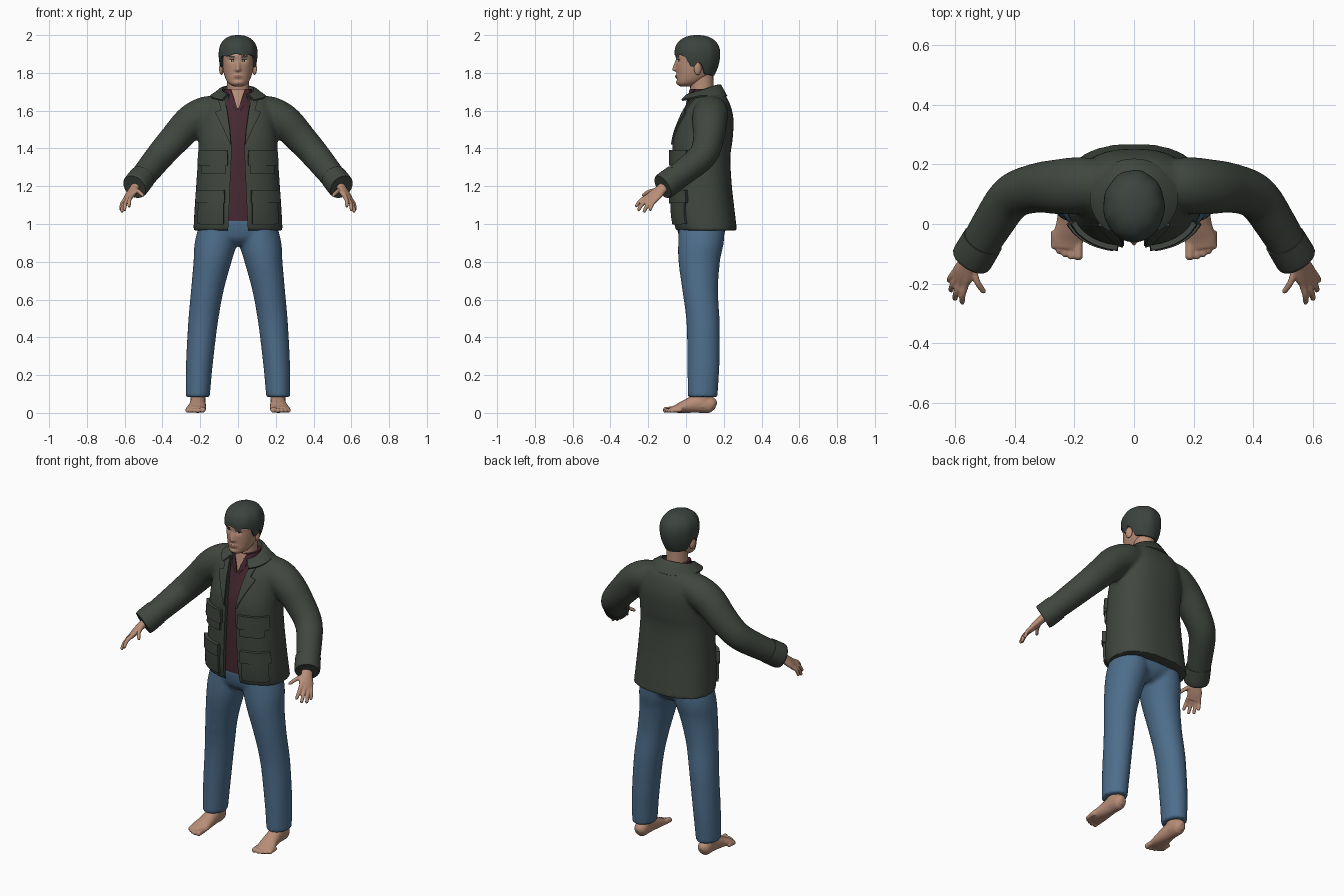
import bpy, bmesh, math
from mathutils import Vector, Matrix
from mathutils.bvhtree import BVHTree

if "Cube" in bpy.data.objects:
    bpy.data.objects.remove(bpy.data.objects["Cube"])


def material(name, rgb):
    m = bpy.data.materials.new(name)
    m.diffuse_color = (*rgb, 1)
    m.use_nodes = True
    m.node_tree.nodes["Principled BSDF"].inputs["Base Color"].default_value = m.diffuse_color
    return m


GREEN = material("jacket_green", (0.052, 0.062, 0.050))
HAIR = material("hair_dark", (0.045, 0.058, 0.050))
DENIM = material("denim_blue", (0.075, 0.155, 0.260))
WINE = material("shirt_wine", (0.065, 0.022, 0.032))
SKIN = material("skin", (0.48, 0.27, 0.185))
LIP = material("lip", (0.32, 0.14, 0.11))
WHITE = material("eye_white", (0.55, 0.52, 0.48))


def spline(rows, n):
    """Catmull-Rom through tuples."""
    out = []
    for i in range(len(rows) - 1):
        a, b, c, d = (rows[max(0, min(len(rows) - 1, i + k))] for k in (-1, 0, 1, 2))
        for s in range(n):
            t = s / n
            out.append([0.5 * (2 * q + (r - p) * t + (2 * p - 5 * q + 4 * r - w) * t * t
                               + (3 * q - p - 3 * r + w) * t ** 3)
                        for p, q, r, w in zip(a, b, c, d)])
    return out + [list(rows[-1])]


def loft(bm, rings, closed=True, cap=True, mirror=False):
    for sx in ((1, -1) if mirror else (1,)):
        vs = [[bm.verts.new((sx * p[0], p[1], p[2])) for p in r] for r in rings]
        n = len(rings[0])
        for a, b in zip(vs, vs[1:]):
            for i in range(n if closed else n - 1):
                j = (i + 1) % n
                bm.faces.new((a[i], a[j], b[j], b[i]))
        if closed and cap:
            bm.faces.new(vs[0])
            bm.faces.new(vs[-1])


def tube(bm, rows, seg=24, n=6, ref=None, power=2, mirror=False):
    """Rows are x, y, z, radius_u, radius_v; level rings unless ref is given."""
    rows = spline(rows, n)
    rings = []
    for i, (x, y, z, ru, rv) in enumerate(rows):
        u, v = Vector((1, 0, 0)), Vector((0, 1, 0))
        if ref:
            t = Vector(rows[min(i + 1, len(rows) - 1)][:3]) - Vector(rows[max(i - 1, 0)][:3])
            t.normalize()
            u = Vector(ref)
            u = (u - t * u.dot(t)).normalized()
            v = t.cross(u)
        ring = []
        for k in range(seg):
            a = 2 * math.pi * k / seg
            c, s = math.cos(a), math.sin(a)
            c = math.copysign(abs(c) ** (2 / power), c)
            s = math.copysign(abs(s) ** (2 / power), s)
            ring.append(Vector((x, y, z)) + u * ru * c + v * rv * s)
        rings.append(ring)
    loft(bm, rings, mirror=mirror)


def make(name, bm, mat, voxel=0, relax=0, solid=0, cutter=None, angle=45):
    bmesh.ops.recalc_face_normals(bm, faces=bm.faces)
    me = bpy.data.meshes.new(name)
    bm.to_mesh(me)
    bm.free()
    me.materials.append(mat)
    ob = bpy.data.objects.new(name, me)
    bpy.context.collection.objects.link(ob)
    if voxel:
        m = ob.modifiers.new("blend", 'REMESH')
        m.mode, m.voxel_size = 'VOXEL', voxel
    if relax:
        m = ob.modifiers.new("relax", 'SMOOTH')
        m.factor, m.iterations = 0.5, relax
    if solid:
        m = ob.modifiers.new("thickness", 'SOLIDIFY')
        m.thickness, m.offset = solid, 0
    if cutter:
        m = ob.modifiers.new("opening", 'BOOLEAN')
        m.operation, m.object, m.solver = 'DIFFERENCE', cutter, 'EXACT'
    bpy.ops.object.select_all(action='DESELECT')
    ob.select_set(True)
    bpy.context.view_layer.objects.active = ob
    bpy.ops.object.convert(target='MESH')
    bpy.ops.object.shade_smooth_by_angle(angle=math.radians(angle))
    return ob


def surface(ob):
    return BVHTree.FromPolygons([v.co for v in ob.data.vertices],
                                [list(p.vertices) for p in ob.data.polygons])


def patch(name, tree, rows, mat, thick, mirror=True, cols=8, sub=4):
    """Panel of rows (z, x0, x1) laid on the front of a surface."""
    bm = bmesh.new()
    fine = [[p + (q - p) * s / sub for p, q in zip(a, b)]
            for a, b in zip(rows, rows[1:]) for s in range(sub)] + [rows[-1]]
    for sx in ((1, -1) if mirror else (1,)):
        rings = []
        for z, x0, x1 in fine:
            ring = []
            for k in range(cols + 1):
                x = sx * (x0 + (x1 - x0) * k / cols)
                hit = tree.ray_cast(Vector((x, -1, z)), Vector((0, 1, 0)))[0]
                ring.append(hit or tree.find_nearest(Vector((x, -0.1, z)))[0])
            rings.append(ring)
        loft(bm, rings, closed=False)
    return make(name, bm, mat, solid=thick)


# Jacket body and sleeves, blended together
bm = bmesh.new()
body = [(0.965, .236, -.055, .270), (1.05, .232, -.072, .260), (1.2, .222, -.075, .243),
        (1.35, .212, -.075, .235), (1.45, .208, -.068, .247), (1.55, .200, -.035, .252),
        (1.62, .185, .000, .238), (1.67, .150, .035, .215), (1.705, .095, .055, .180)]
tube(bm, [(0, (f + b) / 2, z, r, (b - f) / 2) for z, r, f, b in body], seg=48, power=2.4)
tube(bm, [(.08, .13, 1.60, .08, .08), (.17, .13, 1.585, .095, .09), (.25, .125, 1.54, .093, .09),
          (.33, .12, 1.455, .083, .083), (.41, .09, 1.365, .076, .076),
          (.475, .0, 1.285, .070, .070), (.54, -.11, 1.205, .064, .064)],
     ref=(0, 1, .3), mirror=True)
cut = bmesh.new()
loft(cut, [[(-w, -.4, z), (w, -.4, z), (w, .05, z), (-w, .05, z)] for z, w in
           ((.9, .055), (1.02, .05), (1.2, .042), (1.4, .033), (1.5, .04), (1.6, .055),
            (1.68, .07), (1.8, .085))])
whole = make("jacket_form", bm, GREEN, voxel=.011, relax=5)
jacket_tree = surface(whole)
cutter = make("opening_cutter", cut, GREEN)
bm = bmesh.new()
bm.from_mesh(whole.data)
make("jacket", bm, GREEN, cutter=cutter)
for helper in (whole, cutter):
    bpy.data.objects.remove(helper)

# Sleeve cuffs
bm = bmesh.new()
tube(bm, [(.507, -.055, 1.246, .070, .070), (.54, -.11, 1.205, .071, .071),
          (.548, -.123, 1.196, .066, .066)], ref=(0, 1, .3), n=3, mirror=True)
make("cuffs", bm, GREEN)

# Folded collar
bm = bmesh.new()
rings = []
for k in range(41):
    a = math.radians(-145 + 290 * k / 40)
    c = math.cos(a)
    top = 1.68 + .055 * (.5 + .5 * c)
    drop = .03 + .03 * max(c, 0)
    rings.append([(math.sin(a) * r, .085 + c * q, top - d) for r, q, d in
                  ((.078, .080, .03), (.086, .087, 0), (.100, .098, .002), (.145, .130, drop))])
loft(bm, rings, closed=False)
make("collar", bm, GREEN, solid=.01, angle=60)

# Lapels, placket and pockets
patch("lapels", jacket_tree, [(1.42, .037, .040), (1.5, .043, .075), (1.57, .053, .110),
                              (1.59, .056, .118), (1.60, .057, .088), (1.66, .070, .105)], GREEN, .018)
patch("pocket_bags", jacket_tree, [(1.265, .065, .185), (1.38, .065, .19)], GREEN, .022)
patch("pocket_flaps", jacket_tree, [(1.31, .055, .195), (1.325, .052, .2), (1.39, .055, .195)], GREEN, .036)
patch("lower_pocket_bags", jacket_tree, [(1.0, .075, .205), (1.16, .075, .2)], GREEN, .028)
patch("lower_pocket_flaps", jacket_tree, [(1.11, .07, .208), (1.125, .068, .21), (1.18, .07, .205)], GREEN, .042)

# Shirt with open neck
bm = bmesh.new()
shirt = [(1.015, .17, -.052, .2), (1.2, .17, -.055, .19), (1.42, .16, -.05, .2), (1.55, .14, -.018, .2),
         (1.62, .11, .003, .19), (1.68, .082, .015, .165), (1.715, .072, .022, .155)]
tube(bm, [(0, (f + b) / 2, z, r, (b - f) / 2) for z, r, f, b in shirt], seg=40, power=2.2)
shirt_tree = surface(make("shirt", bm, WINE))
patch("chest_skin", shirt_tree, [(1.61, -.002, .002), (1.66, -.018, .018), (1.712, -.036, .036)],
      SKIN, .006, mirror=False)
patch("shirt_collar", shirt_tree, [(1.60, .004, .012), (1.64, .014, .04), (1.712, .036, .062)], WINE, .014)

# Jeans
bm = bmesh.new()
tube(bm, [(.213, .088, .083, .064, .079), (.205, .092, .25, .071, .085), (.185, .090, .48, .079, .088),
          (.162, .075, .65, .087, .095), (.135, .070, .8, .101, .110), (.118, .079, .9, .112, .121),
          (.105, .085, 1.0, .10, .122)], mirror=True)
tube(bm, [(0, .08, .885, .06, .07), (0, .08, .92, .16, .11), (0, .082, .97, .205, .128),
          (0, .082, 1.03, .195, .135)], power=2.3)
make("jeans", bm, DENIM, voxel=.011, relax=5)

# Bare feet with toes
bm = bmesh.new()
tube(bm, [(.212, .158, .034, .015, .018), (.212, .135, .042, .036, .042), (.212, .07, .05, .04, .05),
          (.215, .0, .035, .046, .036), (.222, -.05, .022, .053, .022), (.225, -.08, .016, .047, .015)],
     ref=(1, 0, 0), mirror=True)
tube(bm, [(.212, .09, .03, .038, .045), (.212, .09, .14, .042, .048)], n=3, mirror=True)
for x, y, r in ((.187, -.118, .0155), (.211, -.116, .012), (.232, -.108, .0115),
                (.251, -.097, .011), (.268, -.082, .011)):
    tube(bm, [(x, y + .06, r + .004, r, r), (x, y + .02, r + .002, r, r), (x, y + .005, r, r, r),
              (x, y - .003, r, r * .5, r * .5)], seg=10, n=3, ref=(1, 0, 0), mirror=True)
make("feet", bm, SKIN, voxel=.005, relax=2)

# Hands with fingers
bm = bmesh.new()
tube(bm, [(.525, -.085, 1.225, .031, .025), (.552, -.130, 1.185, .032, .022), (.572, -.165, 1.152, .042, .019),
          (.588, -.192, 1.125, .037, .013)], ref=(.035, .06, -.01), mirror=True)
fingers = (((.566, -.205, 1.145), (.577, -.268, 1.092)), ((.582, -.196, 1.134), (.602, -.255, 1.072)),
           ((.592, -.178, 1.128), (.616, -.225, 1.062)), ((.598, -.158, 1.130), (.622, -.192, 1.072)),
           ((.540, -.155, 1.180), (.502, -.232, 1.150)))
for base, tip in fingers:
    b, t = Vector(base), Vector(tip)
    back = b + (b - t) * .35
    bend = b.lerp(t, .5) + Vector((.004, -.003, .006))
    tube(bm, [(*back, .011, .011), (*b, .0125, .012), (*bend, .011, .0105), (*b.lerp(t, .93), .009, .009),
              (*t, .004, .004)], seg=10, n=4, ref=(.035, .06, -.01), mirror=True)
make("hands", bm, SKIN, voxel=.0045, relax=2)

# Head with sculpted face
bm = bmesh.new()
skull = [(1.728, .022, -.030, .03), (1.74, .045, -.045, .06), (1.76, .061, -.050, .10), (1.79, .073, -.050, .135),
         (1.82, .080, -.052, .155), (1.86, .084, -.053, .165), (1.90, .086, -.050, .165),
         (1.94, .080, -.035, .155), (1.97, .060, -.005, .125), (1.985, .03, .03, .09)]
tube(bm, [(0, (f + b) / 2, z, r, (b - f) / 2) for z, r, f, b in skull], seg=96, power=2.15)


def bump(x, z, cx, cz, sx, sz):
    return math.exp(-((abs(x) - cx) / sx) ** 2 - ((z - cz) / sz) ** 2)


for v in bm.verts:
    x, y, z = v.co
    if y < .02:
        ridge = min(max((1.872 - z) / .055, 0), 1) if z > 1.815 else max(0, 1 - (1.815 - z) / .012)
        v.co.y += (-.021 * ridge * math.exp(-(x / (.008 + .006 * ridge)) ** 2)
                   + .008 * bump(x, z, .032, 1.866, .017, .011) - .004 * bump(x, z, .032, 1.887, .025, .008)
                   - .006 * bump(x, z, 0, 1.781, .024, .009) - .004 * bump(x, z, 0, 1.747, .02, .01)
                   + .003 * bump(x, z, 0, 1.763, .03, .006))
for sx in (1, -1):
    bmesh.ops.create_uvsphere(bm, u_segments=16, v_segments=10, radius=1, matrix=Matrix.LocRotScale(
        (sx * .088, .062, 1.822), Matrix.Rotation(sx * .35, 3, 'Z'), (.011, .021, .033)))
head_tree = surface(make("head", bm, SKIN, angle=70))
bm = bmesh.new()
tube(bm, [(0, .09, 1.64, .07, .065), (0, .085, 1.70, .060, .062), (0, .082, 1.80, .058, .062)], n=4)
make("neck", bm, SKIN)

# Painted face details
patch("eyes", head_tree, [(1.861, .025, .041), (1.866, .020, .046), (1.871, .026, .042)], WHITE, .003)
patch("irises", head_tree, [(1.861, .030, .036), (1.866, .028, .038), (1.871, .030, .036)], HAIR, .005)
patch("eyelids", head_tree, [(1.870, .019, .047), (1.8735, .022, .045)], HAIR, .005)
patch("eyebrows", head_tree, [(1.882, .015, .046), (1.890, .018, .052)], HAIR, .004)
patch("mouth", head_tree, [(1.774, -.012, .012), (1.781, -.026, .026), (1.787, -.013, .013)], LIP, .004, mirror=False)

# Hair cap with a hairline that drops at the temples and nape
line = ((0, 1.785), (.3, 1.795), (.40, 1.845), (.5, 1.862), (.56, 1.832), (.66, 1.835), (.76, 1.885), (1.01, 1.897))


def hairline(f):
    for (a, p), (b, q) in zip(line, line[1:]):
        if f <= b:
            return p + (q - p) * (f - a) / (b - a)


bm = bmesh.new()
rings = [[] for _ in range(24)]
for k in range(96):
    a = 2 * math.pi * k / 96
    low = hairline((1 - math.sin(a)) / 2) + .005 * math.sin(7 * a + 1) * max(0, -math.sin(a))
    for i, ring in enumerate(rings):
        t = max(i - 1, 0) / 22
        z = low + (2.0 - low) * math.sin(t * math.pi / 2)
        if z > 1.9:
            r = max(1 - ((z - 1.9) / .1) ** 2.3, .0004) ** (1 / 2.3)
        else:
            r = 1 - .26 * ((1.9 - z) / .115) ** 2
        r *= .82 if i == 0 else 1 + .012 * math.sin(9 * a + 2) * math.sin(t * math.pi)
        ring.append((.103 * r * math.cos(a), .06 + .121 * r * math.sin(a), z))
loft(bm, rings)
make("hair", bm, HAIR, angle=60)
